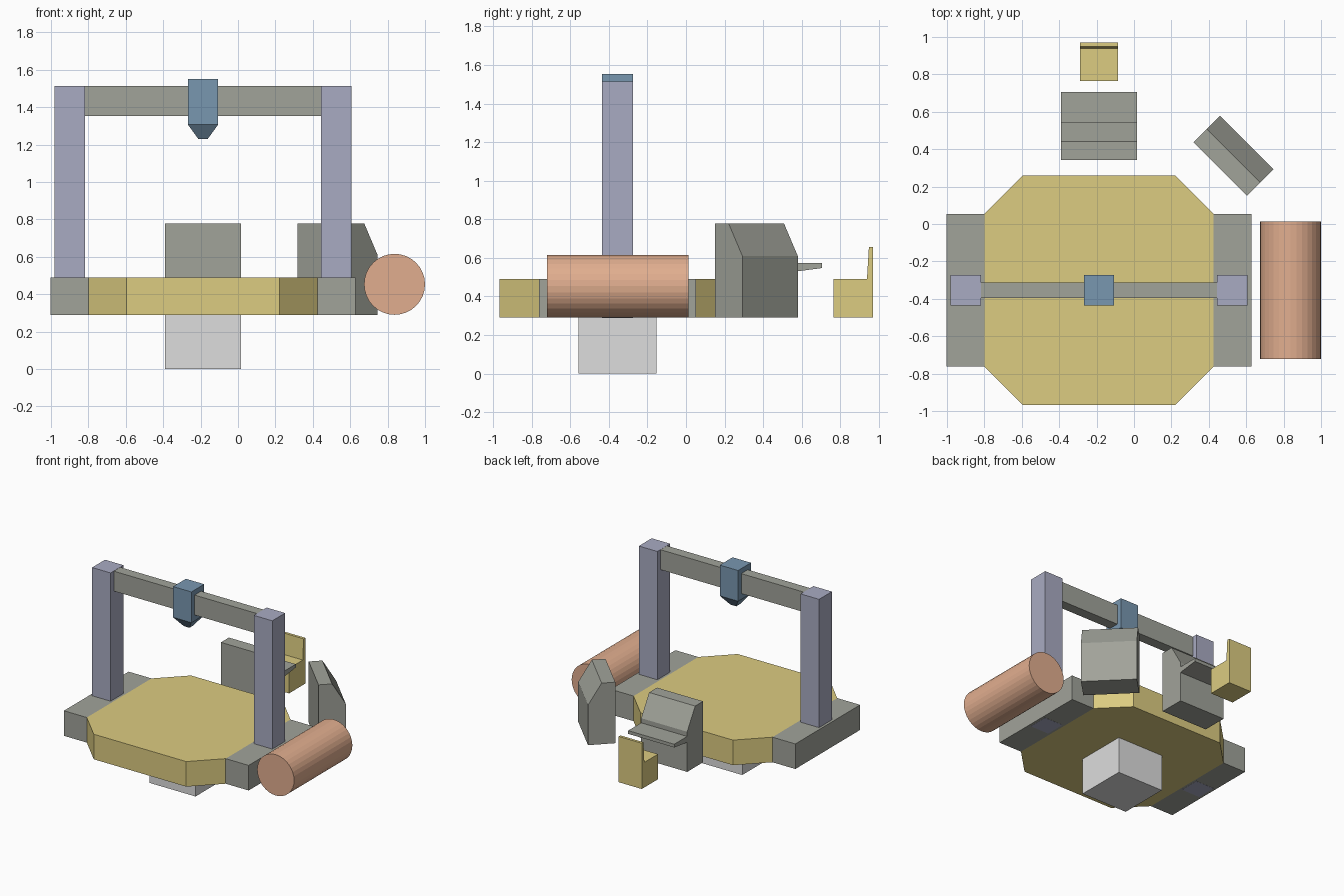
import bpy, bmesh, math
from mathutils import Matrix, Vector

cube = bpy.data.objects.get("Cube")
if cube:
    bpy.data.objects.remove(cube, do_unlink=True)


def material(name, rgb):
    lin = [((c / 255 + 0.055) / 1.055) ** 2.4 for c in rgb] + [1.0]
    m = bpy.data.materials.new(name)
    m.use_nodes = True
    m.diffuse_color = lin
    m.node_tree.nodes["Principled BSDF"].inputs["Base Color"].default_value = lin
    return m


YELLOW = material("mustard yellow", (220, 204, 129))
GREY = material("warm grey", (161, 163, 154))
LILAC = material("lilac grey", (169, 171, 194))
BLUE = material("steel blue", (121, 151, 176))
SALMON = material("salmon", (225, 174, 143))
PALE = material("pale grey", (221, 221, 221))


def finish(name, bm, mat):
    bmesh.ops.recalc_face_normals(bm, faces=bm.faces)
    me = bpy.data.meshes.new(name)
    bm.to_mesh(me)
    bm.free()
    me.materials.append(mat)
    ob = bpy.data.objects.new(name, me)
    bpy.context.collection.objects.link(ob)
    return ob


def extrude(name, points, offset, mat):
    """Prism: a flat outline of 3D points swept along an offset."""
    bm = bmesh.new()
    face = bm.faces.new([bm.verts.new(p) for p in points])
    ext = bmesh.ops.extrude_face_region(bm, geom=[face])["geom"]
    moved = [v for v in ext if isinstance(v, bmesh.types.BMVert)]
    bmesh.ops.translate(bm, verts=moved, vec=offset)
    return finish(name, bm, mat)


def box(name, x, y, z, mat):
    pts = [(x[0], y[0], z[0]), (x[1], y[0], z[0]), (x[1], y[1], z[0]), (x[0], y[1], z[0])]
    return extrude(name, pts, (0, 0, z[1] - z[0]), mat)


def side_prism(name, profile, width, mat):
    """Profile in (y, z), swept along x and centred on x = 0."""
    return extrude(name, [(-width / 2, y, z) for y, z in profile], (width, 0, 0), mat)


CX, CY = -0.187, -0.355      # centre of the machine
Z0, Z1 = 0.29, 0.49          # underside and top of the deck

# Octagonal deck on a square pedestal
R, C = 0.613, 0.408
corners = [(C, R), (R, C), (R, -C), (C, -R), (-C, -R), (-R, -C), (-R, C), (-C, R)]
extrude("octagonal_deck", [(CX + x, CY + y, Z0) for x, y in corners], (0, 0, Z1 - Z0), YELLOW)
box("pedestal", (CX - 0.203, CX + 0.203), (CY - 0.203, CY + 0.203), (0, Z0), PALE)

# Side blocks and gantry posts
for side, s in (("right", -1), ("left", 1)):
    def span(a, b):
        return sorted((CX + s * a, CX + s * b))
    box(side + "_block", span(R, 0.815), (CY - C, CY + C), (Z0, Z1), GREY)
    box(side + "_post", span(0.632, 0.795), (CY - 0.081, CY + 0.081), (Z0 - 0.001, 1.513), LILAC)

# Cross beam
box("cross_beam", (CX - 0.632, CX + 0.632), (CY - 0.041, CY + 0.041), (1.353, 1.512), GREY)

# Tool head with tapered nozzle
box("tool_head", (CX - 0.081, CX + 0.081), (CY - 0.081, CY + 0.081), (1.307, 1.552), BLUE)
bm = bmesh.new()
bmesh.ops.create_cone(bm, cap_ends=True, segments=4, radius1=0.025 * math.sqrt(2),
                      radius2=0.081 * math.sqrt(2), depth=0.077,
                      matrix=Matrix.Translation((CX, CY, 1.2685)) @ Matrix.Rotation(math.pi / 4, 4, "Z"))
finish("nozzle", bm, BLUE)

# Horizontal drum
bm = bmesh.new()
bmesh.ops.create_cone(bm, cap_ends=True, segments=32, radius1=0.163, radius2=0.163, depth=0.734,
                      matrix=Matrix.Translation((0.837, -0.354, 0.453)) @ Matrix.Rotation(math.pi / 2, 4, "X"))
finish("drum", bm, SALMON)

# Two consoles with sloped panels
console = [(-0.1, Z0), (0.1, Z0), (0.1, 0.61), (0, 0.777), (-0.1, 0.777)]
desk = side_prism("desk_console", console, 0.406, GREY)
desk.location = (CX, 0.442, 0)
corner = side_prism("corner_console", console, 0.406, GREY)
corner.location = (0.532, 0.365, 0)
corner.rotation_euler.z = -math.pi / 4

# Keyboard shelf on the desk console
shelf = side_prism("keyboard_shelf", [(0.535, 0.525), (0.705, 0.547), (0.705, 0.573), (0.535, 0.573)], 0.406, GREY)
shelf.location.x = CX

# Seat with a thin backrest
seat = side_prism("seat", [(0.765, Z0), (0.97, Z0), (0.97, 0.655), (0.948, 0.655), (0.938, Z1), (0.765, Z1)],
                  0.204, YELLOW)
seat.location.x = CX
